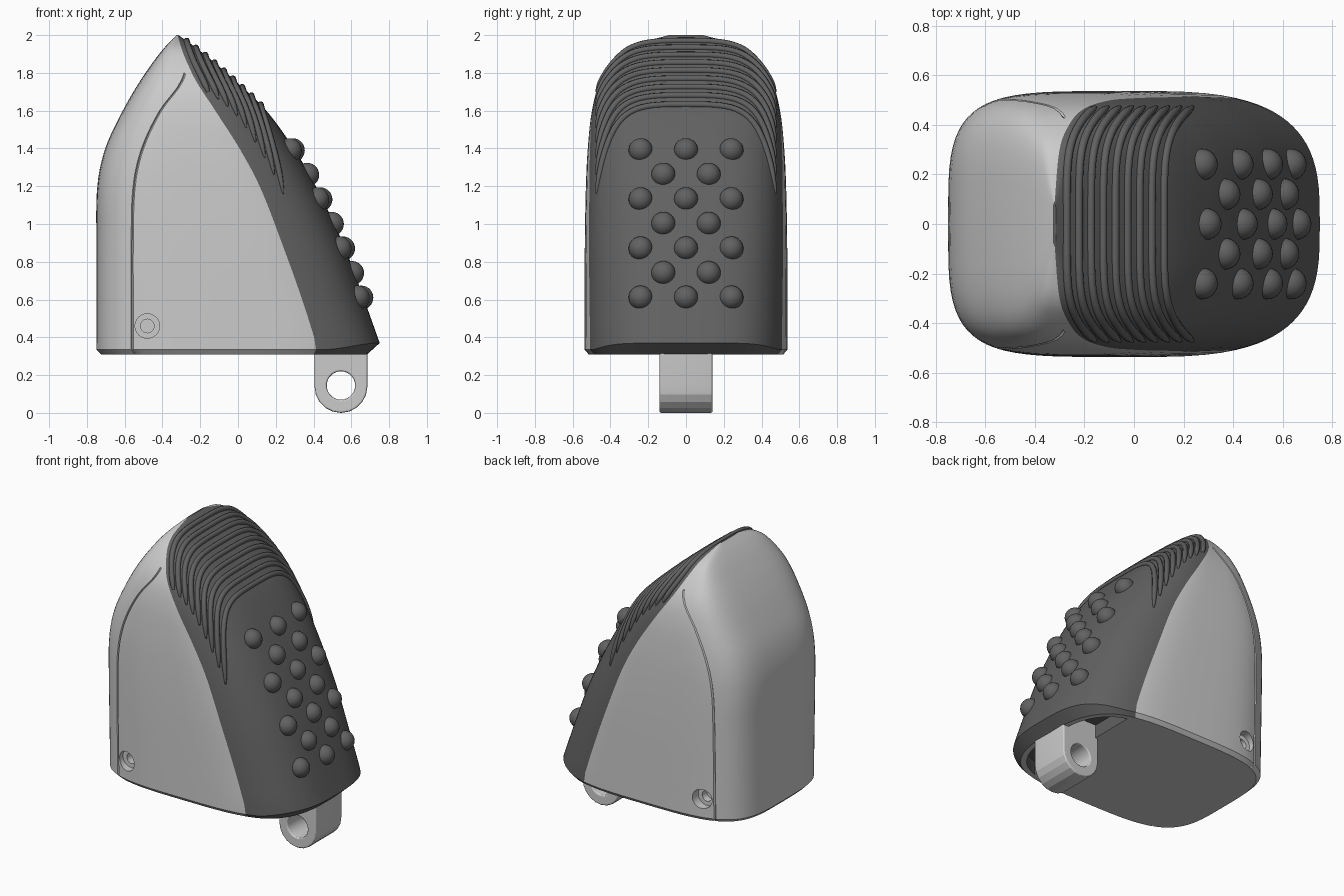
import bpy, bmesh, math
from mathutils import Vector

if "Cube" in bpy.data.objects:
    bpy.data.objects.remove(bpy.data.objects["Cube"])

# z, left x, right x, light/dark border x, half width, seam x
ROWS = [(.30, -.75, .775, .488, .537, -.56), (.6, -.75, .668, .388, .537, -.56),
        (.9, -.75, .555, .275, .536, -.56), (1.2, -.745, .412, .15, .53, -.55),
        (1.4, -.703, .295, .035, .52, -.505), (1.6, -.61, .15, -.105, .498, -.41),
        (1.75, -.523, -.005, -.215, .455, -.30), (1.88, -.433, -.155, -.28, .365, -.27),
        (1.95, -.375, -.245, -.305, .27, -.3), (2.0, -.325, -.315, -.32, .09, -.32)]
NL, NR = 4.0, 3.1   # roundness of the back and of the grip side


def mat(name, v):
    m = bpy.data.materials.new(name)
    m.diffuse_color = (v, v, v, 1)
    m.use_nodes = True
    m.node_tree.nodes["Principled BSDF"].inputs["Base Color"].default_value = m.diffuse_color
    return m


LIGHT, DARK = mat("light_grey", .8), mat("dark_rubber", .12)


def row(z):
    """Smooth interpolation of the section table."""
    i = 0
    while i < len(ROWS) - 2 and z > ROWS[i + 1][0]:
        i += 1
    a, b = ROWS[i], ROWS[i + 1]
    p, q = ROWS[max(i - 1, 0)], ROWS[min(i + 2, len(ROWS) - 1)]
    h = b[0] - a[0]
    t = (z - a[0]) / h
    out = []
    for k in range(1, 6):
        ma = (b[k] - p[k]) / (b[0] - p[0]) * h
        mb = (q[k] - a[k]) / (q[0] - a[0]) * h
        out.append((2*t**3 - 3*t*t + 1) * a[k] + (t**3 - 2*t*t + t) * ma
                   + (3*t*t - 2*t**3) * b[k] + (t**3 - t*t) * mb)
    return out


def half_section(z):
    """Half outline from back centre to grip centre, with seam groove."""
    xl, xr, xb, w, xs = row(z)
    cx, hx = (xl + xr) / 2, (xr - xl) / 2

    def angle(x):
        u = max(-.97, min(.97, (x - cx) / hx))
        return math.acos(-u**(NR/2) if u > 0 else (-u)**(NL/2))

    def pt(a, inset=0):
        c = math.cos(a)
        e = 2 / (NL if c > 0 else NR)
        return (cx - hx * math.copysign(abs(c)**e, c),
                max(0, w * max(0, math.sin(a))**e - inset))
    xs = min(xs, xb - .1 * hx)
    g = .006 * min(1, hx / .2)
    t0, t1, t2, tb = (angle(x) for x in (xs - g, xs, xs + g, xb))
    pts = [pt(t0 * i / 12) for i in range(13)]
    pts.append(pt(t1, .009 if z < 1.79 else 0))
    pts += [pt(t2 + (tb - t2) * i / 12) for i in range(12)]
    pts += [pt(tb + (math.pi - tb) * i / 16) for i in range(17)]
    pts[0], pts[-1] = (xl, 0), (xr, 0)
    return pts


BORDER = 26


def ring(z):
    h = half_section(z)
    return h + [(x, -y) for x, y in reversed(h[1:-1])]


def new_obj(name, bm, *mats):
    bmesh.ops.recalc_face_normals(bm, faces=bm.faces)
    me = bpy.data.meshes.new(name)
    bm.to_mesh(me)
    bm.free()
    ob = bpy.data.objects.new(name, me)
    bpy.context.collection.objects.link(ob)
    for m in mats:
        me.materials.append(m)
    return ob


def smooth(ob, deg=32):
    bpy.ops.object.select_all(action='DESELECT')
    ob.select_set(True)
    bpy.context.view_layer.objects.active = ob
    bpy.ops.object.shade_smooth_by_angle(angle=math.radians(deg))


# Shell: stacked sections with a chamfered foot that lifts at the grip end
def rise(x):
    t = max(0, min(1, (x - .45) / .3))
    return .035 * t * t * (3 - 2 * t)


foot = ring(.37)
loops = [[(x * (.968 if x < 0 else .968 - 1.6 * rise(x)), y * .96, .31) for x, y in foot],
         [(x, y, .335 + rise(x)) for x, y in foot]]
zs = [.4 + .07 * i for i in range(13)] + [1.28 + .04 * i for i in range(12)]
zs += [1.76 + .02 * i for i in range(10)] + [1.955, 1.97, 1.98, 1.988, 1.995, 2.0]
loops += [[(x, y, z) for x, y in ring(z)] for z in zs]
bm = bmesh.new()
vs = [[bm.verts.new(p) for p in lp] for lp in loops]
n = len(vs[0])
for a, b in zip(vs, vs[1:]):
    for i in range(n):
        j = (i + 1) % n
        f = bm.faces.new((a[i], a[j], b[j], b[i]))
        f.material_index = int(BORDER - 1 < i + .5 < n - BORDER + 1 and BORDER <= i + 1 and i >= BORDER - 1)
bm.faces.new(vs[0])
bm.faces.new(vs[-1]).material_index = 1
shell = new_obj("shell", bm, LIGHT, DARK)


def cut(target, cutter):
    m = target.modifiers.new("cut", 'BOOLEAN')
    m.operation, m.solver, m.object = 'DIFFERENCE', 'EXACT', cutter
    m.material_mode = 'TRANSFER'
    cutter.hide_render = True
    bpy.context.view_layer.objects.active = target
    bpy.ops.object.modifier_apply(modifier=m.name)
    bpy.data.objects.remove(cutter)


# Stepped screw holes on both sides
for s in (-1, 1):
    for r, d in ((.065, .05), (.036, .1)):
        bpy.ops.mesh.primitive_cylinder_add(vertices=32, radius=r, depth=2 * d,
                                            location=(-.48, s * .51, .46), rotation=(math.pi / 2, 0, 0))
        c = bpy.context.object
        c.data.materials.append(LIGHT)
        cut(shell, c)

# Pocket around the lug in the floor
bm = bmesh.new()
pk = [(x * .95, y * .94) for x, y, z in loops[0] if x > .42]
base = bm.faces.new([bm.verts.new((x, y, .2)) for x, y in pk])
ex = bmesh.ops.extrude_face_region(bm, geom=[base])
bmesh.ops.translate(bm, vec=(0, 0, .2), verts=[v for v in ex["geom"] if isinstance(v, bmesh.types.BMVert)])
cut(shell, new_obj("pocket_cutter", bm, DARK))
smooth(shell)


# Grip helpers: point on the sloping face
def grip_x(y, z):
    xl, xr, xb, w, xs = row(z)
    if abs(y) >= w:
        return -9
    return (xl + xr) / 2 + (xr - xl) / 2 * (1 - (abs(y) / w)**NR)**(1 / NR)


def grip_z(x, y):
    lo, hi = .5, 2.0
    for _ in range(30):
        mid = (lo + hi) / 2
        lo, hi = (mid, hi) if grip_x(y, mid) > x else (lo, mid)
    return lo


# Thumb ridges across the top of the grip
cu = bpy.data.curves.new("thumb_ridges", 'CURVE')
cu.dimensions, cu.bevel_depth, cu.bevel_resolution = '3D', .017, 2
for k in range(9):
    x = -.272 + .049 * k
    pts = []
    for i in range(-24, 25):
        y = .475 * math.sin(i / 24 * math.pi / 2)
        xx = x + .12 * (abs(y) / .475)**5
        z = grip_z(xx, y)
        if xx > row(z)[2] + .02:
            pts.append((xx, y, z, min(1, (24.6 - abs(i)) / 5)))
    sp = cu.splines.new('POLY')
    sp.points.add(len(pts) - 1)
    for p, (px, py, pz, r) in zip(sp.points, pts):
        p.co, p.radius = (px, py, pz, 1), r
ridges = bpy.data.objects.new("thumb_ridges", cu)
bpy.context.collection.objects.link(ridges)
cu.materials.append(DARK)

# Grip bumps in staggered rows
bm = bmesh.new()
for k in range(7):
    z = 1.39 - .13 * k
    for y in ((-.24, 0, .24) if k % 2 == 0 else (-.12, .12)):
        s = bmesh.ops.create_uvsphere(bm, u_segments=24, v_segments=14, radius=.064)
        bmesh.ops.translate(bm, vec=(grip_x(y, z) - .012, y, z), verts=s["verts"])
smooth(new_obj("grip_bumps", bm, DARK), 60)

# Lug with a round eye
lug_cu = bpy.data.curves.new("lug", 'CURVE')
lug_cu.dimensions, lug_cu.fill_mode = '2D', 'BOTH'
lug_cu.extrude, lug_cu.bevel_depth, lug_cu.offset = .13, .01, -.01
arc = [(.14 * math.cos(math.pi * (1 + i / 10)), .14 + .14 * math.sin(math.pi * (1 + i / 10))) for i in range(11)]
eye = [(.075 * math.cos(math.tau * i / 28), .145 + .075 * math.sin(math.tau * i / 28)) for i in range(28)]
for pts in (arc + [(.14, .41), (-.14, .41)], eye):
    sp = lug_cu.splines.new('POLY')
    sp.points.add(len(pts) - 1)
    for p, (px, pz) in zip(sp.points, pts):
        p.co = (px, pz, 0, 1)
    sp.use_cyclic_u = True
lug = bpy.data.objects.new("lug", lug_cu)
bpy.context.collection.objects.link(lug)
lug.location, lug.rotation_euler = (.545, 0, 0), (math.pi / 2, 0, 0)
lug_cu.materials.append(LIGHT)
bpy.ops.object.select_all(action='DESELECT')
for ob in (ridges, lug):
    ob.select_set(True)
bpy.context.view_layer.objects.active = lug
bpy.ops.object.convert(target='MESH')
smooth(lug, 15)
smooth(ridges, 60)
